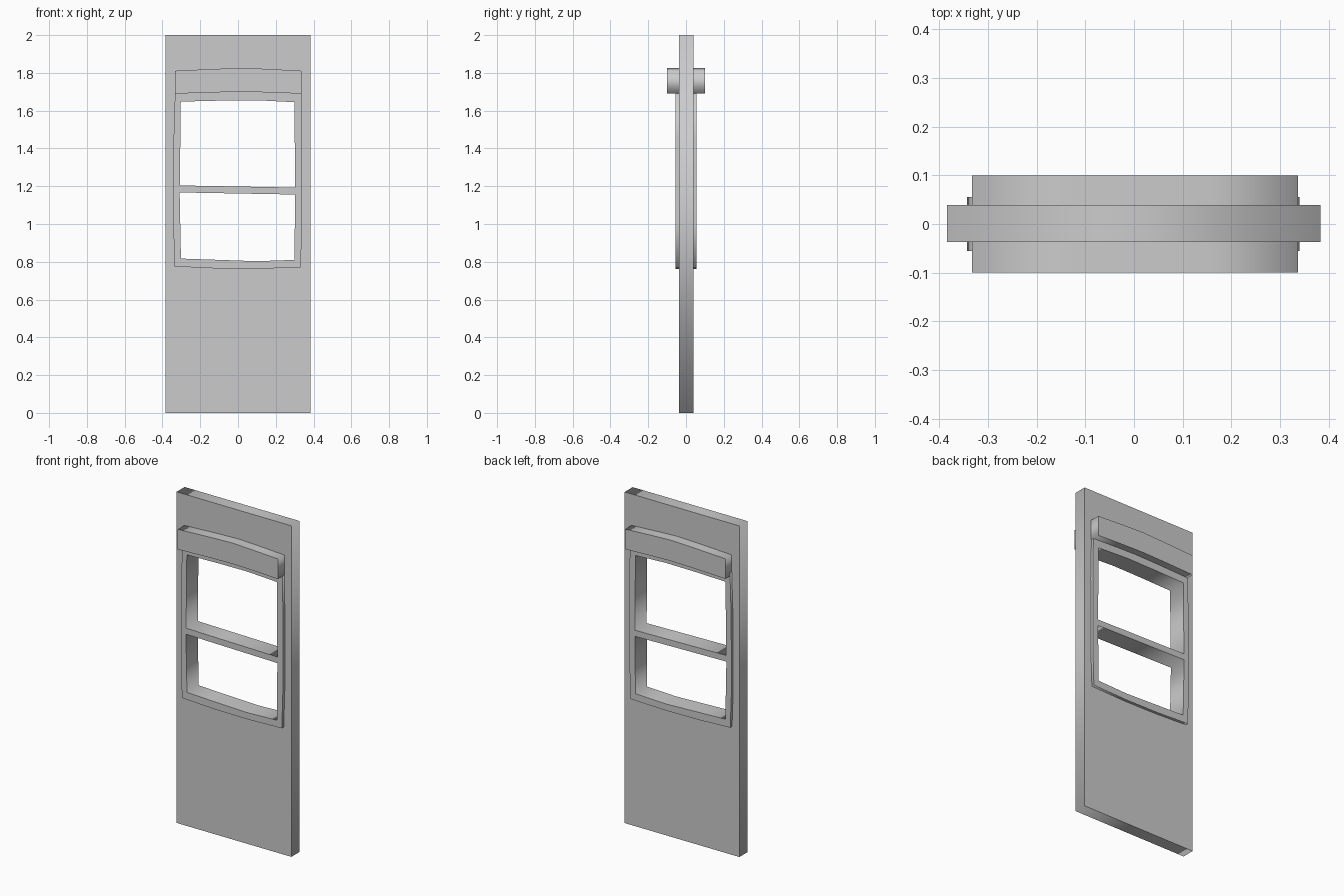
import bpy, math

if "Cube" in bpy.data.objects:
    bpy.data.objects.remove(bpy.data.objects["Cube"])


def plate(name, loops, y0, y1):
    """Upright flat plate from x-z outlines; inner loops become openings."""
    cu = bpy.data.curves.new(name, 'CURVE')
    cu.dimensions = '2D'
    cu.fill_mode = 'BOTH'
    cu.extrude = (y1 - y0) / 2
    for pts in loops:
        sp = cu.splines.new('POLY')
        sp.points.add(len(pts) - 1)
        for p, (x, z) in zip(sp.points, pts):
            p.co = (x, z, 0, 1)
        sp.use_cyclic_u = True
    ob = bpy.data.objects.new(name, cu)
    bpy.context.collection.objects.link(ob)
    ob.rotation_euler.x = math.pi / 2
    ob.location.y = (y0 + y1) / 2
    bpy.ops.object.select_all(action='DESELECT')
    ob.select_set(True)
    bpy.context.view_layer.objects.active = ob
    bpy.ops.object.convert(target='MESH')
    return bpy.context.object


def rect(x0, x1, z0, z1):
    return [(x0, z0), (x1, z0), (x1, z1), (x0, z1)]


# Tall wall panel with the window cut through it
plate("wall_panel", [rect(-0.384, 0.383, 0, 2), rect(-0.32, 0.318, 0.79, 1.675)],
      -0.0375, 0.039)

# Slightly warped window frame with a tilted crossbar
outer = [(-0.335, 0.775), (-0.12, 0.765), (0.1, 0.763), (0.332, 0.770),
         (0.339, 1.0), (0.340, 1.45), (0.335, 1.71), (-0.333, 1.71),
         (-0.341, 1.45), (-0.343, 1.0)]
lower = [(-0.302, 0.817), (-0.1, 0.810), (0.1, 0.803), (0.299, 0.810),
         (0.302, 1.156), (-0.309, 1.167)]
upper = [(-0.308, 1.204), (0.302, 1.193), (0.299, 1.645), (0.1, 1.655),
         (-0.1, 1.653), (-0.303, 1.648)]
plate("window_frame", [outer, lower, upper], -0.056, 0.056)

# Arched hood projecting on both sides above the window
hood = [(-0.333, 1.69), (-0.12, 1.697), (0.03, 1.70), (0.15, 1.697), (0.337, 1.69),
        (0.337, 1.811), (0.15, 1.821), (0.03, 1.826), (-0.12, 1.821), (-0.333, 1.811)]
plate("window_hood", [hood], -0.1, 0.1)
